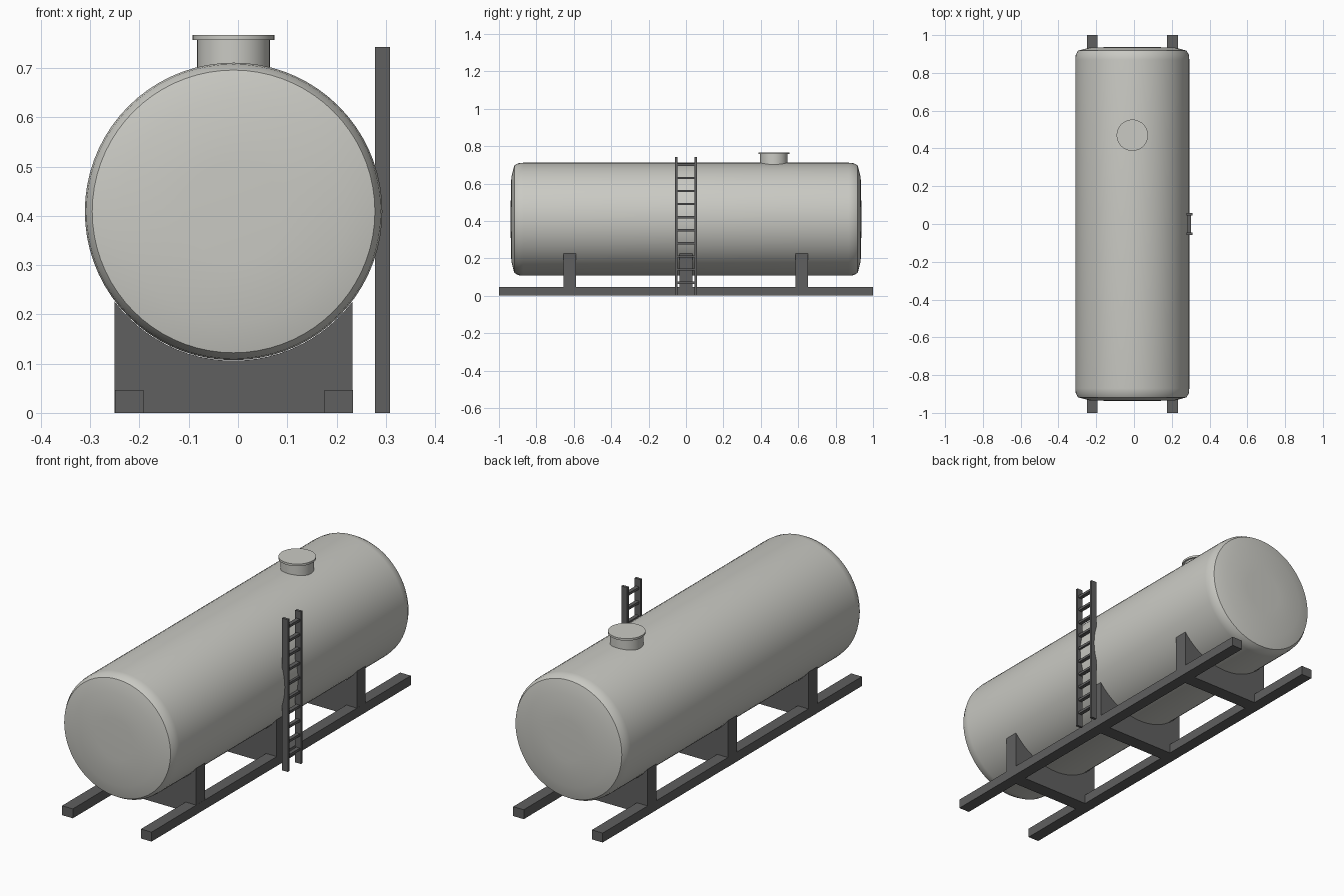
import bpy, bmesh, math
from mathutils import Matrix

cube = bpy.data.objects.get("Cube")
if cube:
    bpy.data.objects.remove(cube, do_unlink=True)


def material(name, color):
    m = bpy.data.materials.new(name)
    m.use_nodes = True
    m.diffuse_color = color
    m.node_tree.nodes["Principled BSDF"].inputs["Base Color"].default_value = color
    return m


TANK = material("pale_grey_paint", (0.59, 0.59, 0.55, 1))
FRAME = material("dark_grey_steel", (0.115, 0.115, 0.115, 1))

CX, CZ, R = -0.009, 0.409, 0.302      # tank axis and radius


def finish(name, bm, mat, smooth=None):
    bmesh.ops.recalc_face_normals(bm, faces=bm.faces)
    mesh = bpy.data.meshes.new(name)
    bm.to_mesh(mesh)
    bm.free()
    mesh.materials.append(mat)
    ob = bpy.data.objects.new(name, mesh)
    bpy.context.collection.objects.link(ob)
    if smooth:
        bpy.ops.object.select_all(action='DESELECT')
        ob.select_set(True)
        bpy.context.view_layer.objects.active = ob
        bpy.ops.object.shade_smooth_by_angle(angle=math.radians(smooth))
    return ob


def box(name, x0, x1, y0, y1, z0, z1, mat=FRAME):
    bm = bmesh.new()
    bmesh.ops.create_cube(bm, size=1)
    bmesh.ops.scale(bm, vec=(x1 - x0, y1 - y0, z1 - z0), verts=bm.verts)
    bmesh.ops.translate(bm, vec=((x0 + x1) / 2, (y0 + y1) / 2, (z0 + z1) / 2), verts=bm.verts)
    return finish(name, bm, mat)


def lathe(name, profile, matrix, mat, steps, smooth):
    """Spin a (radius, height) profile around z, then place it."""
    bm = bmesh.new()
    vs = [bm.verts.new((r, 0, h)) for r, h in profile]
    edges = [bm.edges.new(p) for p in zip(vs, vs[1:])]
    bmesh.ops.spin(bm, geom=vs + edges, cent=(0, 0, 0), axis=(0, 0, 1),
                   angle=math.tau, steps=steps, use_duplicate=False)
    bmesh.ops.remove_doubles(bm, verts=bm.verts, dist=1e-5)
    bmesh.ops.transform(bm, matrix=matrix, verts=bm.verts)
    return finish(name, bm, mat, smooth)


# Horizontal tank with rounded shoulders and shallow dished ends
end = [(R, 0.87), (0.299, 0.897), (0.287, 0.918), (0.225, 0.934), (0.1, 0.937), (0, 0.938)]
profile = [(r, -h) for r, h in reversed(end)] + end
lathe("tank", profile,
      Matrix.Translation((CX, 0, CZ)) @ Matrix.Rotation(math.radians(90), 4, 'X'),
      TANK, 72, 28)

# Manhole neck and lid
lathe("manhole", [(0, 0.66), (0.074, 0.66), (0.074, 0.757), (0.083, 0.757),
                  (0.083, 0.767), (0, 0.767)],
      Matrix.Translation((CX, 0.47, 0)), TANK, 40, 30)

# Skid rails
box("skid_rail_right", -0.250, -0.192, -1, 1, 0, 0.046)
box("skid_rail_left", 0.176, 0.233, -1, 1, 0, 0.046)


# Saddles: blocks whose tops are scooped to the tank's curve
def saddle(name, y, half_w=0.2415, half_t=0.034, n=24):
    bm = bmesh.new()
    a = math.asin(half_w / (R + 0.001))
    loops = []
    for i in range(n + 1):
        t = -a + 2 * a * i / n
        x, z = CX + (R + 0.001) * math.sin(t), CZ - (R + 0.001) * math.cos(t)
        loops.append([bm.verts.new(c) for c in (
            (x, y - half_t, 0), (x, y + half_t, 0), (x, y + half_t, z), (x, y - half_t, z))])
    for p, q in zip(loops, loops[1:]):
        for k in range(4):
            j = (k + 1) % 4
            bm.faces.new((p[k], p[j], q[j], q[k]))
    bm.faces.new(loops[0])
    bm.faces.new(loops[-1])
    finish(name, bm, FRAME, 30)


for name, y in (("front", -0.621), ("middle", 0), ("back", 0.619)):
    saddle("saddle_" + name, y)

# Ladder on the left side of the tank
for name, s in (("front", -1), ("back", 1)):
    box("ladder_rail_" + name, 0.278, 0.309, s * 0.051 - 0.0065, s * 0.051 + 0.0065, 0, 0.743)
for i in range(10):
    z = 0.07 * (i + 1)
    box(f"ladder_rung_{i + 1}", 0.284, 0.303, -0.046, 0.046, z - 0.006, z + 0.006)
